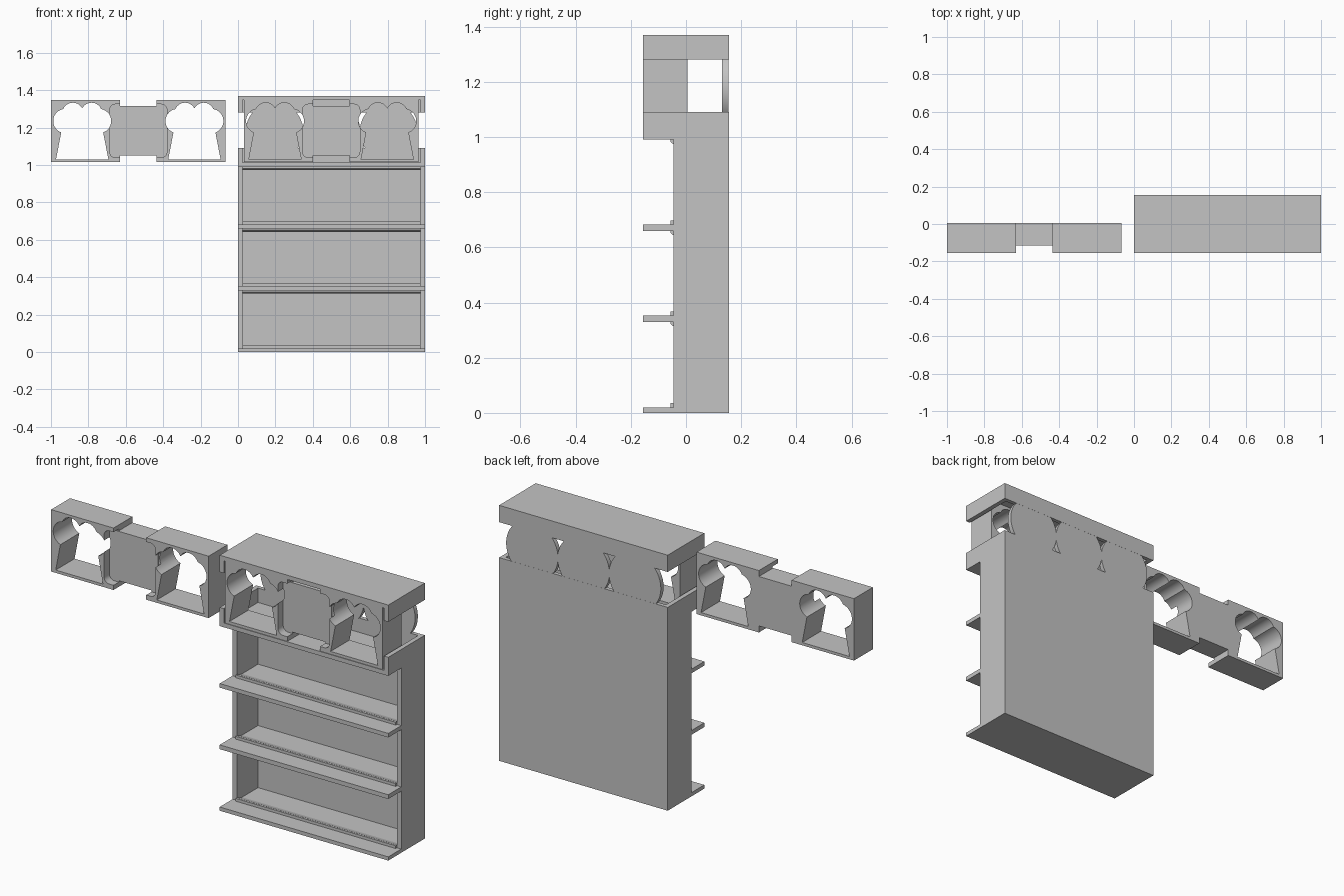
import bpy, bmesh
from math import sin, cos, radians

cube = bpy.data.objects.get("Cube")
if cube:
    bpy.data.objects.remove(cube, do_unlink=True)

grey = bpy.data.materials.new("plain_grey")
grey.use_nodes = True
grey.diffuse_color = (0.55, 0.55, 0.55, 1)
grey.node_tree.nodes["Principled BSDF"].inputs["Base Color"].default_value = (0.55, 0.55, 0.55, 1)


def prism(name, outline, start, end, axis="y"):
    """Extrude an outline: (x, z) along y, or (y, z) along x."""
    bm = bmesh.new()
    if axis == "y":
        place = lambda p, d: (p[0], d, p[1])
    else:
        place = lambda p, d: (d, p[0], p[1])
    a = [bm.verts.new(place(p, start)) for p in outline]
    b = [bm.verts.new(place(p, end)) for p in outline]
    bm.faces.new(a)
    bm.faces.new(b[::-1])
    for i in range(len(a)):
        j = (i + 1) % len(a)
        bm.faces.new((a[i], b[i], b[j], a[j]))
    bmesh.ops.recalc_face_normals(bm, faces=bm.faces)
    mesh = bpy.data.meshes.new(name)
    bm.to_mesh(mesh)
    bm.free()
    mesh.materials.append(grey)
    obj = bpy.data.objects.new(name, mesh)
    bpy.context.collection.objects.link(obj)
    return obj


def box(name, x, y, z):
    return prism(name, [(x[0], z[0]), (x[1], z[0]), (x[1], z[1]), (x[0], z[1])], *y)


def select(obj):
    bpy.ops.object.select_all(action="DESELECT")
    obj.select_set(True)
    bpy.context.view_layer.objects.active = obj


def smooth(obj):
    select(obj)
    bpy.ops.object.shade_smooth_by_angle(angle=radians(30))


def cut(obj, cutter):
    cutter.hide_render = True
    mod = obj.modifiers.new("cut", "BOOLEAN")
    mod.operation = "DIFFERENCE"
    mod.solver = "EXACT"
    mod.object = cutter
    select(obj)
    bpy.ops.object.modifier_apply(modifier=mod.name)
    bpy.data.objects.remove(cutter, do_unlink=True)


def arc(cx, cz, r, a, b, n):
    angles = [radians(a + (b - a) * i / n) for i in range(n + 1)]
    return [(cx + r * cos(t), cz + r * sin(t)) for t in angles]


def rounded(cx, half, z0, z1, r):
    pts = []
    for sx, z, a in ((1, z1 - r, 0), (-1, z1 - r, 90), (-1, z0 + r, 180), (1, z0 + r, 270)):
        pts += arc(cx + sx * (half - r), z, r, a, a + 90, 6)
    return pts


def hole_outline(cx):
    """Scalloped head on a flared base, symmetric about cx."""
    half = [(0.14, 1.03)]
    half += arc(0.09, 1.235, 0.065, -70, 80, 14)
    half += arc(0.05, 1.277, 0.056, 32, 150, 12)
    half.append((0, 1.303))
    return [(cx + x, z) for x, z in half] + [(cx - x, z) for x, z in half[-2::-1]]


FRONT, BACK, INNER = -0.155, 0.155, 0.134
WALL = 0.025


# Holder with two shaped openings and a recessed middle panel
def build_holder(prefix, cx):
    for side, s in (("right", -1), ("left", 1)):
        xs = sorted((cx + s * 0.097, cx + s * 0.467))
        block = box(f"{prefix}_{side}_block", xs, (FRONT, 0.005), (1.015, 1.347))
        cut(block, prism("recess_cutter", rounded(cx, 0.153, 1.04, 1.325, 0.03), -0.3, -0.11))
        cut(block, prism("hole_cutter", hole_outline(cx + s * 0.3), -0.3, 0.2))
        smooth(block)
    box(f"{prefix}_bridge", (cx - 0.097, cx + 0.097), (-0.11, 0.005), (1.05, 1.315))
    smooth(prism(f"{prefix}_panel", rounded(cx, 0.138, 1.05, 1.315, 0.025), -0.115, -0.109))


build_holder("loose_holder", -0.533)
build_holder("fitted_holder", 0.498)

# Lower cabinet: sides, back and shelves
box("cabinet_back", (0, 1), (INNER, BACK), (0, 1.09))
for side, x in (("right", (0, WALL)), ("left", (1 - WALL, 1))):
    box(f"cabinet_{side}_wall", x, (-0.045, INNER), (0, 0.99))
    box(f"head_{side}_lower_wall", x, (FRONT, INNER), (0.99, 1.09))
    box(f"head_{side}_upper_wall", x, (FRONT, INNER), (1.28, 1.37))

levels = [(0, 0.02), (0.33, 0.353), (0.66, 0.682), (0.99, 1.013)]
for i, (z0, z1) in enumerate(levels):
    box(f"shelf_{i}", (0, 1), (FRONT, INNER), (z0, z1))
    # Retaining lips above and below each shelf
    if i < 3:
        lip = [(-0.056, z1), (-0.056, z1 + 0.015), (-0.048, z1 + 0.015),
               (-0.036, z1 + 0.011), (-0.02, z1 + 0.004), (0.0, z1)]
        smooth(prism(f"shelf_lip_{i}", lip, WALL, 1 - WALL, "x"))
    if i > 0:
        under = [(-0.056, z0), (-0.056, z0 - 0.008), (-0.045, z0 - 0.017), (-0.042, z0)]
        prism(f"under_lip_{i}", under, WALL, 1 - WALL, "x")

# Head of the cabinet: top and back strip
box("head_top", (0, 1), (FRONT, BACK), (1.347, 1.37))
box("head_back_strip", (0, 1), (INNER, BACK), (1.28, 1.35))

# Round discs across the open back of the head
for i, x in enumerate((0.195, 0.5, 0.805)):
    disc = prism(f"back_disc_{i}", arc(x, 1.18, 0.154, 0, 352.5, 47), 0.131, BACK - 0.0005)
    smooth(disc)
